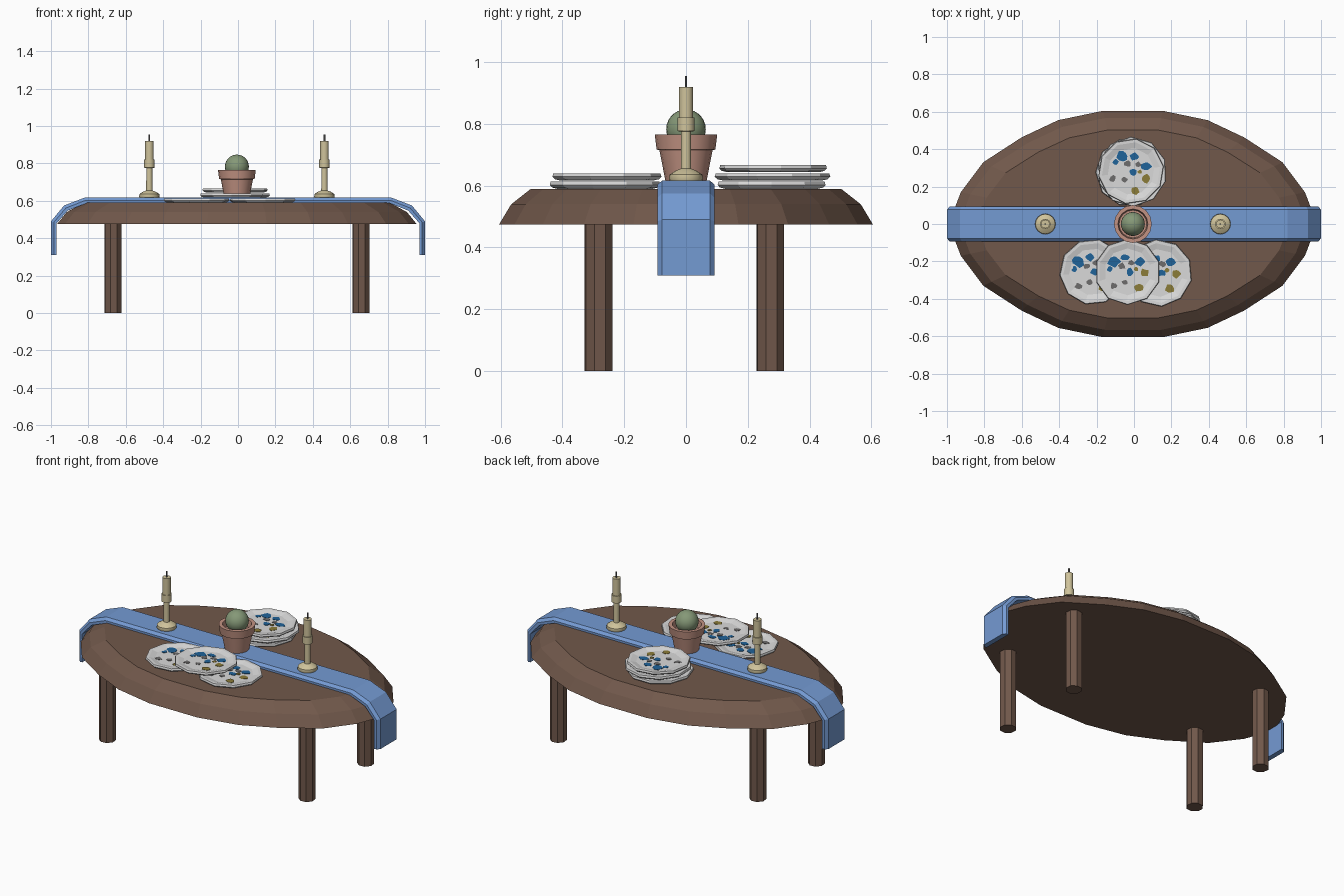
import bpy, math, random

if "Cube" in bpy.data.objects:
    bpy.data.objects.remove(bpy.data.objects["Cube"])

random.seed(4)
OFF = -0.006  # furniture sits slightly left of the runner


def mat(name, rgb):
    m = bpy.data.materials.new(name)
    m.diffuse_color = (*rgb, 1)
    m.use_nodes = True
    m.node_tree.nodes["Principled BSDF"].inputs["Base Color"].default_value = m.diffuse_color
    return m


BROWN = mat("brown wood", (0.165, 0.098, 0.070))
BLUE = mat("blue cloth", (0.175, 0.325, 0.65))
CREAM = mat("cream wax", (0.63, 0.55, 0.33))
PINK = mat("terracotta", (0.54, 0.29, 0.225))
GREEN = mat("cactus green", (0.235, 0.315, 0.185))
WHITE = mat("white china", (0.70, 0.70, 0.70))
NAVY = mat("deep blue paint", (0.014, 0.125, 0.32))
OLIVE = mat("olive paint", (0.26, 0.20, 0.04))
GREY = mat("grey paint", (0.155, 0.15, 0.15))


def loft(name, rings, material, loc=(0, 0, 0), smooth=False):
    """Join equal-length rings of points into a closed solid."""
    n = len(rings[0])
    verts = [p for r in rings for p in r]
    faces = [tuple(reversed(range(n)))]
    for k in range(len(rings) - 1):
        for i in range(n):
            j = (i + 1) % n
            faces.append((k*n + i, k*n + j, (k+1)*n + j, (k+1)*n + i))
    faces.append(tuple(range((len(rings) - 1) * n, len(rings) * n)))
    me = bpy.data.meshes.new(name)
    me.from_pydata(verts, [], faces)
    me.materials.append(material)
    ob = bpy.data.objects.new(name, me)
    ob.location = loc
    bpy.context.collection.objects.link(ob)
    if smooth:
        bpy.ops.object.select_all(action='DESELECT')
        ob.select_set(True)
        bpy.context.view_layer.objects.active = ob
        bpy.ops.object.shade_smooth_by_angle(angle=math.radians(35))
    return ob


def turned(name, profile, sides, material, loc, turn=0.0, smooth=False):
    """Revolve a (radius, z) profile, bottom to top."""
    rings = [[(r * math.cos(turn + math.tau*i/sides),
               r * math.sin(turn + math.tau*i/sides), z) for i in range(sides)]
             for r, z in profile]
    return loft(name, rings, material, loc, smooth)


# oval table top: quarter outline mirrored, rounded upper edge
q = [(0.962, 0.06), (0.92, 0.17), (0.80, 0.33), (0.595, 0.463), (0.40, 0.555), (0.16, 0.605)]
outline = q + [(-x, y) for x, y in reversed(q)]
outline += [(-x, -y) for x, y in outline]
rings = [[(x*sx, y*sy, z) for x, y in outline]
         for sx, sy, z in ((1, 1, 0.475), (0.945, 0.935, 0.54), (0.85, 0.83, 0.59))]
loft("table_top", rings, BROWN, (OFF, 0, 0))

# four octagonal legs
for sx, nx in ((-1, "left"), (1, "right")):
    for sy, ny in ((-1, "front"), (1, "back")):
        turned(f"{ny}_{nx}_leg", [(0.047, 0), (0.047, 0.48)], 8, BROWN,
               (OFF + sx*0.663, -0.005 + sy*0.278, 0), math.pi/8 + 0.1)

# runner draped over both ends, chamfered cross-section
half = [(0.82, 0.617), (0.93, 0.575), (1.0, 0.49), (1.0, 0.31)]
inner = [(0.81, 0.588), (0.91, 0.548), (0.97, 0.48), (0.97, 0.31)]
top = [(-x, z) for x, z in reversed(half)] + half
low = [(-x, z) for x, z in reversed(inner)] + inner
W, C = 0.093, 0.016
rings = []
for (tx, tz), (lx, lz) in zip(top, low):
    mx, mz = (tx + lx) / 2, (tz + lz) / 2
    rings.append([(lx, -W, lz), (lx, W, lz), (mx, W, mz),
                  (tx, W - C, tz), (tx, C - W, tz), (mx, -W, mz)])
loft("table_runner", rings, BLUE)

# candlesticks
for s, side in ((-1, "left"), (1, "right")):
    at = (OFF + s*0.468, 0, 0)
    turned(f"{side}_candlestick",
           [(0.050, 0.612), (0.055, 0.622), (0.053, 0.636), (0.035, 0.648), (0.017, 0.655),
            (0.016, 0.775), (0.028, 0.777), (0.028, 0.82)], 16, CREAM, at, smooth=True)
    turned(f"{side}_candle", [(0.023, 0.81), (0.023, 0.92)], 12, CREAM, at, smooth=True)
    turned(f"{side}_wick", [(0.0045, 0.915), (0.0045, 0.955)], 6, GREY, at)

# flower pot with hollow rim, and cactus
turned("pot", [(0.066, 0.612), (0.086, 0.715), (0.095, 0.717), (0.101, 0.765),
               (0.080, 0.765), (0.074, 0.725)], 16, PINK, (OFF, 0, 0), smooth=True)
bpy.ops.mesh.primitive_uv_sphere_add(segments=24, ring_count=14, radius=0.064,
                                     location=(OFF, 0, 0.783))
cactus = bpy.context.object
cactus.name = "cactus"
cactus.data.materials.append(GREEN)
bpy.ops.object.shade_smooth()

# plates: (x, y, size) of painted patches
PATCHES = [(NAVY, -0.075, 0.055, 0.038), (NAVY, -0.015, 0.078, 0.026), (NAVY, 0.065, 0.055, 0.030),
           (NAVY, 0.012, 0.0, 0.026), (NAVY, -0.095, 0.015, 0.018), (GREY, -0.030, 0.030, 0.022),
           (GREY, 0.020, 0.048, 0.020), (GREY, -0.075, -0.075, 0.022), (GREY, -0.015, -0.055, 0.018),
           (OLIVE, 0.090, -0.005, 0.030), (OLIVE, 0.060, -0.085, 0.028), (OLIVE, 0.045, 0.015, 0.014)]


def plate(name, x, y, z, turn, r, pattern_turn=0.0):
    turned(name, [(0.155, 0), (0.172, 0.004), (0.18, 0.012), (0.177, 0.023),
                  (0.160, 0.0225), (0.128, 0.014)], 10, WHITE, (x, y, z), turn).scale = (r, r, 1)
    ca, sa = math.cos(pattern_turn), math.sin(pattern_turn)
    for k, (m, px, py, s) in enumerate(PATCHES):
        shape = [(s * random.uniform(0.6, 1.1) * math.cos(math.tau*i/9),
                  s * random.uniform(0.55, 0.95) * math.sin(math.tau*i/9)) for i in range(9)]
        rings = [[(u, v, h) for u, v in shape] for h in (0, 0.002)]
        loft(f"{name}_paint_{k + 1}", rings, m,
             (x + px*ca - py*sa, y + px*sa + py*ca, z + 0.0135 + 0.0002*k))


# front fan of three plates
plate("front_left_plate", -0.222, -0.256, 0.59, 0.1, 0.98)
plate("front_right_plate", 0.132, -0.262, 0.59, 0.4, 1.0)
plate("front_middle_plate", -0.034, -0.256, 0.617, math.pi/10, 0.98)

# back stack of three plates
plate("back_lower_plate", -0.022, 0.277, 0.59, 0.0, 1.02)
plate("back_middle_plate", -0.010, 0.280, 0.617, 0.35, 1.04)
plate("back_upper_plate", -0.016, 0.282, 0.644, 0.15, 0.98, -0.4)
